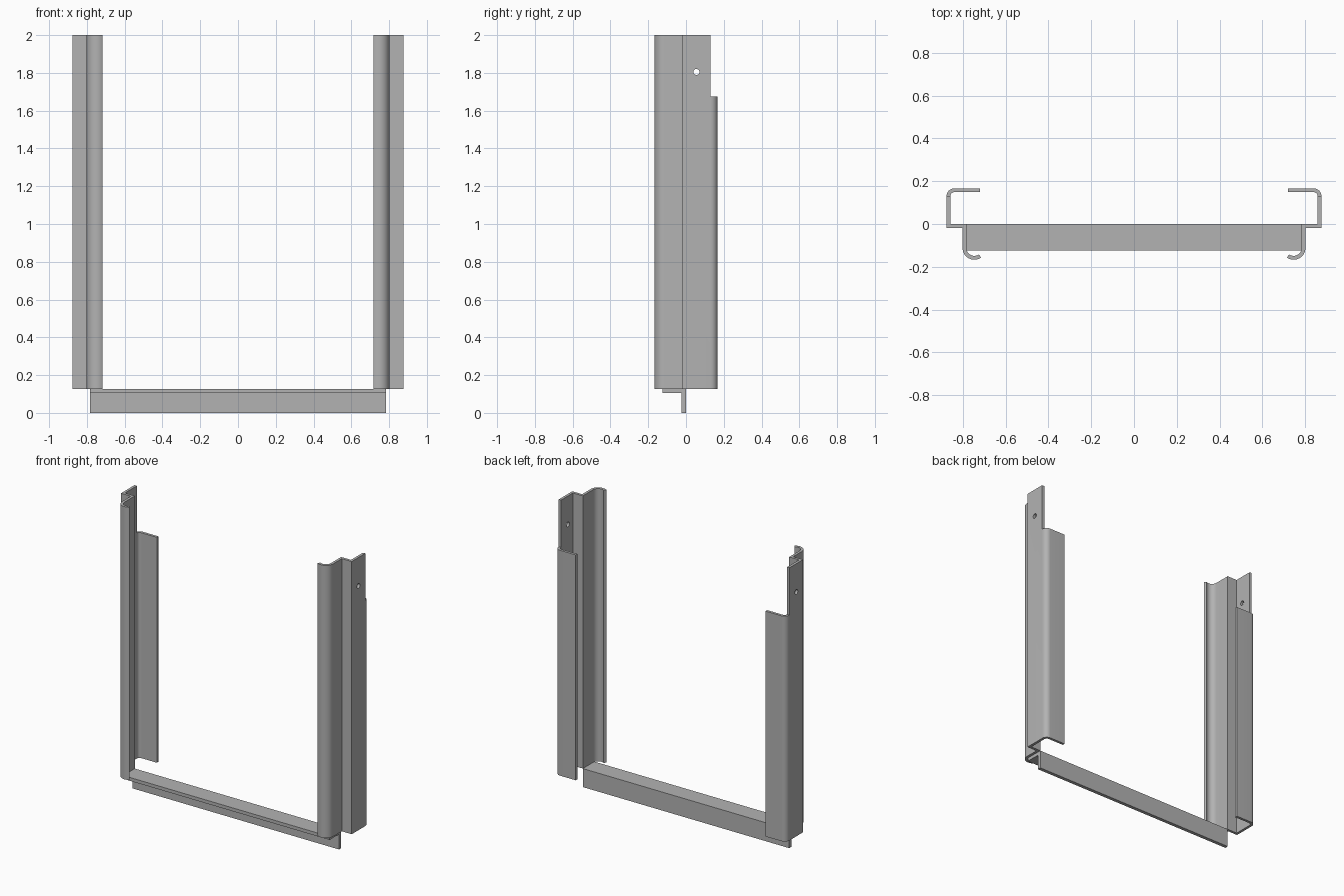
import bpy, bmesh, math
from mathutils import Vector

cube = bpy.data.objects.get("Cube")
if cube:
    bpy.data.objects.remove(cube, do_unlink=True)

steel = bpy.data.materials.new("grey_steel")
steel.use_nodes = True
colour = (0.45, 0.45, 0.45, 1)
steel.diffuse_color = colour
steel.node_tree.nodes["Principled BSDF"].inputs["Base Color"].default_value = colour

THICK = 0.018
BASE, TOP = 0.127, 2.0


def arc(cx, cy, r, start, end, steps):
    angles = [math.radians(start + (end - start) * i / steps) for i in range(steps + 1)]
    return [Vector((cx + r * math.cos(a), cy + r * math.sin(a))) for a in angles]


def thicken(path, t):
    """Turn a centre line into a closed sheet outline with mitred corners."""
    left, right = [], []
    for i, p in enumerate(path):
        d0 = (p - path[i - 1]).normalized() if i else (path[1] - p).normalized()
        d1 = (path[i + 1] - p).normalized() if i < len(path) - 1 else d0
        n0, n1 = Vector((-d0.y, d0.x)), Vector((-d1.y, d1.x))
        off = (n0 + n1) * (t / 2 / (1 + n0.dot(n1)))
        left.append(p + off)
        right.append(p - off)
    return left + right[::-1]


def prism(name, outline, low, high, to_3d):
    """Extrude a closed outline between two levels."""
    bm = bmesh.new()
    face = bm.faces.new([bm.verts.new(to_3d(p, low)) for p in outline])
    ext = bmesh.ops.extrude_face_region(bm, geom=[face])
    shift = to_3d(outline[0], high) - to_3d(outline[0], low)
    bmesh.ops.translate(bm, vec=shift, verts=[v for v in ext["geom"] if isinstance(v, bmesh.types.BMVert)])
    bmesh.ops.recalc_face_normals(bm, faces=bm.faces)
    mesh = bpy.data.meshes.new(name)
    bm.to_mesh(mesh)
    bm.free()
    mesh.materials.append(steel)
    obj = bpy.data.objects.new(name, mesh)
    bpy.context.collection.objects.link(obj)
    return obj


def along_x(p, level):
    return Vector((level, p.x, p.y))


def rect(y0, y1, z0, z1):
    return [Vector(p) for p in ((y0, z0), (y1, z0), (y1, z1), (y0, z1))]


# Cutters: flange notch at the top and the fixing hole
cutters = [
    prism("notch_cutter", rect(0.129, 0.3, 1.675, 2.2), -1, 1, along_x),
    prism("hole_cutter", arc(0.055, 1.805, 0.016, 0, 345, 23), -1, 1, along_x),
]

# Post section: rear flange, bend, outer wall, step, inner wall, front hook
section = [Vector((0.721, 0.158))]
section += arc(0.84, 0.13, 0.028, 90, 0, 8)
section += [Vector((0.868, -0.009)), Vector((0.793, -0.009))]
section += arc(0.747, -0.112, 0.046, 0, -125, 14)
outline = thicken(section, THICK)

for name, side in (("left_post", 1), ("right_post", -1)):
    post = prism(name, outline, BASE, TOP, lambda p, z: Vector((side * p.x, p.y, z)))
    for cutter in cutters:
        mod = post.modifiers.new(cutter.name, "BOOLEAN")
        mod.operation = "DIFFERENCE"
        mod.solver = "EXACT"
        mod.object = cutter
    bpy.context.view_layer.update()
    graph = bpy.context.evaluated_depsgraph_get()
    mesh = bpy.data.meshes.new_from_object(post.evaluated_get(graph))
    post.modifiers.clear()
    post.data = mesh
    bpy.ops.object.select_all(action="DESELECT")
    post.select_set(True)
    bpy.context.view_layer.objects.active = post
    bpy.ops.object.shade_smooth_by_angle(angle=math.radians(30))

for cutter in cutters:
    bpy.data.objects.remove(cutter, do_unlink=True)

# Bottom cross angle: front shelf and hanging rear lip
angle = [Vector(p) for p in ((0, 0), (0, BASE), (-0.125, BASE), (-0.125, 0.104), (-0.024, 0.104), (-0.024, 0))]
prism("bottom_rail", angle, -0.784, 0.784, along_x)
